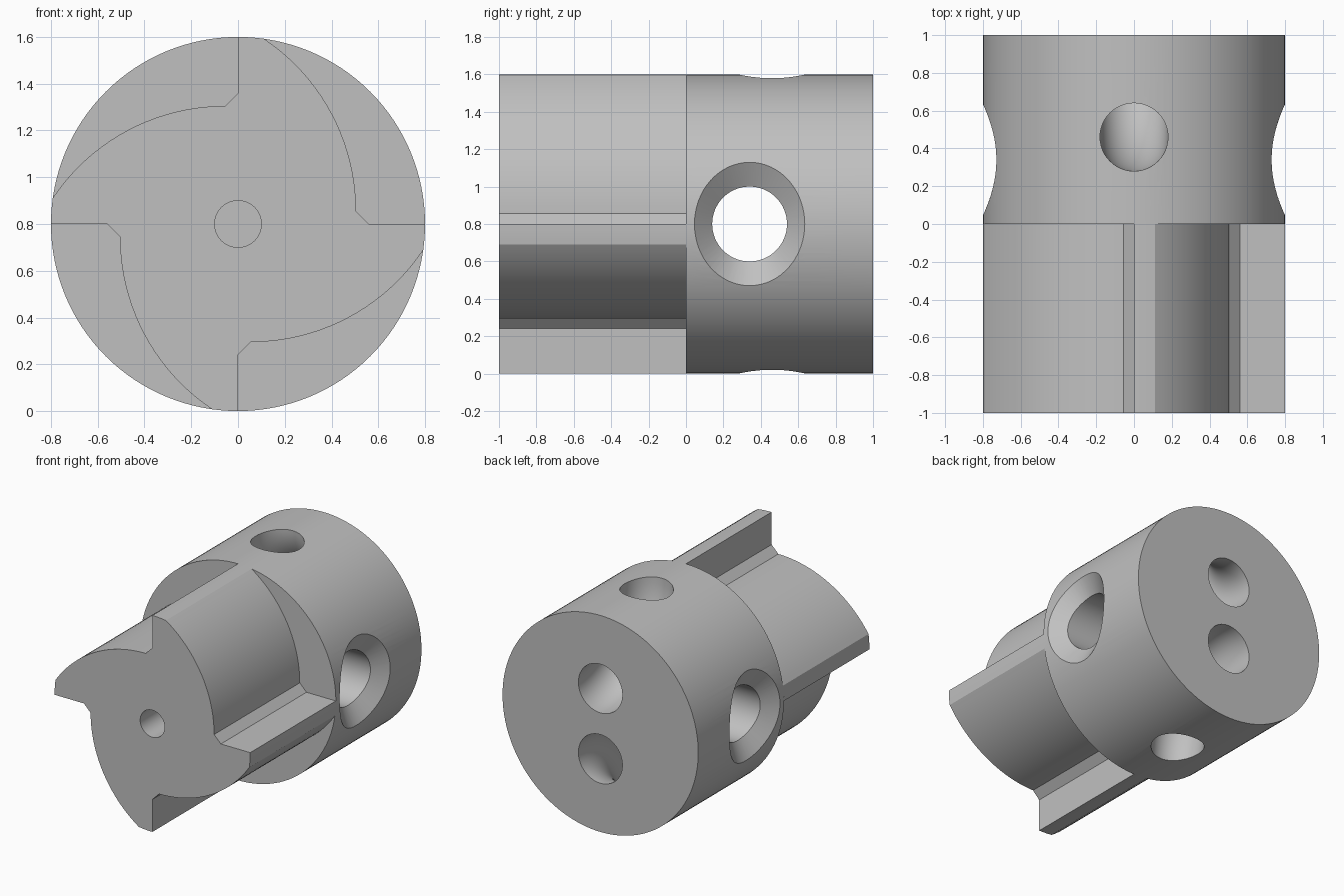
import bpy, bmesh
from math import sin, cos, pi, sqrt, radians

if "Cube" in bpy.data.objects:
    bpy.data.objects.remove(bpy.data.objects["Cube"], do_unlink=True)

RADIUS, MID = 0.8, 0.8

steel = bpy.data.materials.new("plain_grey")
steel.use_nodes = True
steel.diffuse_color = (0.53, 0.53, 0.53, 1)
steel.node_tree.nodes["Principled BSDF"].inputs["Base Color"].default_value = (0.53, 0.53, 0.53, 1)


def angles(n):
    return [2 * pi * i / n for i in range(n)]


def loft(name, rings):
    """Skin a list of equal-length closed rings and cap both ends."""
    bm = bmesh.new()
    loops = [[bm.verts.new(p) for p in ring] for ring in rings]
    n = len(loops[0])
    for a, b in zip(loops, loops[1:]):
        for i in range(n):
            j = (i + 1) % n
            bm.faces.new((a[i], a[j], b[j], b[i]))
    bm.faces.new(loops[0])
    bm.faces.new(loops[-1])
    bmesh.ops.recalc_face_normals(bm, faces=bm.faces)
    mesh = bpy.data.meshes.new(name)
    bm.to_mesh(mesh)
    bm.free()
    mesh.materials.append(steel)
    obj = bpy.data.objects.new(name, mesh)
    bpy.context.collection.objects.link(obj)
    return obj


def rod(name, r, y0, y1, n):
    return loft(name, [[(r * cos(a), y, MID + r * sin(a)) for a in angles(n)]
                       for y in (y0, y1)])


def activate(obj):
    bpy.ops.object.select_all(action='DESELECT')
    obj.select_set(True)
    bpy.context.view_layer.objects.active = obj


def cut(obj, cutter):
    activate(obj)
    mod = obj.modifiers.new("cut", 'BOOLEAN')
    mod.operation, mod.solver, mod.object = 'DIFFERENCE', 'EXACT', cutter
    bpy.ops.object.modifier_apply(modifier=mod.name)
    bpy.data.objects.remove(cutter, do_unlink=True)


# Round rear body
body = rod("round_body", RADIUS, 0, 1, 128)


# Cross bore with a chamfered mouth at each side
def cross_bore(r=0.2, y_mid=0.34):
    rings = []
    for side in (-1, 1):
        inner, flare, far = [], [], []
        for a in angles(64):
            c, s = cos(a), sin(a)
            xi = 0.705 - 0.045 * s * s
            yo, zo = 0.295 * c, 0.33 * s
            xo = sqrt(RADIUS ** 2 - zo ** 2)
            x, y, z = [p + 1.5 * (q - p) for p, q in
                       ((xi, xo), (r * c, yo), (r * s, zo))]
            inner.append((side * xi, y_mid + r * c, MID + r * s))
            flare.append((side * x, y_mid + y, MID + z))
            far.append((side * 1.2, y_mid + y, MID + z))
        rings += [far, flare, inner][::-side]
    return loft("cross_bore_cutter", rings)


cut(body, cross_bore())


# Curved ducts from the back face out to the top and the bottom
def duct(side, bend=0.54, r=0.18):
    path = [(-0.2, 0)] + [(0, radians(90) * i / 24) for i in range(25)] + [(0.2, radians(90))]
    rings = []
    for run, t in path:
        ring = []
        for a in angles(48):
            d = bend + r * cos(a)
            y = 1 - d * sin(t) - run * cos(t)
            z = 0.8 - d * cos(t) + run * sin(t)
            ring.append((r * sin(a), y, MID + side * z))
        rings.append(ring)
    # straight lead-ins beyond both surfaces
    rings[0] = [(x, y + 0.0, z) for x, y, z in rings[0]]
    return loft("duct_cutter", rings)


for side in (1, -1):
    cut(body, duct(side))


# Four-toothed ratchet shaft: one tooth outline turned four times
tooth = [(0, 0.56)]
tooth += [(RADIUS * sin(0.138 * i / 3), RADIUS * cos(0.138 * i / 3)) for i in range(3)]
start = radians(56.25)
tooth += [(-0.382 + 0.887 * cos(start * (1 - i / 20)),
           0.055 + 0.887 * sin(start * (1 - i / 20))) for i in range(21)]
outline = []
for quarter in range(4):
    outline += tooth
    tooth = [(z, -x) for x, z in tooth]
shaft = loft("toothed_shaft", [[(x, y, MID + z) for x, z in outline] for y in (-1, 0)])

# Blind centre hole in the front of the shaft
cut(shaft, rod("centre_hole_cutter", 0.1, -1.2, -0.5, 48))

# Drop the hidden face where the shaft meets the body
bm = bmesh.new()
bm.from_mesh(shaft.data)
hidden = [f for f in bm.faces if all(abs(v.co.y) < 0.001 for v in f.verts)]
bmesh.ops.delete(bm, geom=hidden, context='FACES_ONLY')
bm.to_mesh(shaft.data)
bm.free()

for obj in (body, shaft):
    activate(obj)
    bpy.ops.object.shade_smooth_by_angle(angle=radians(25))
